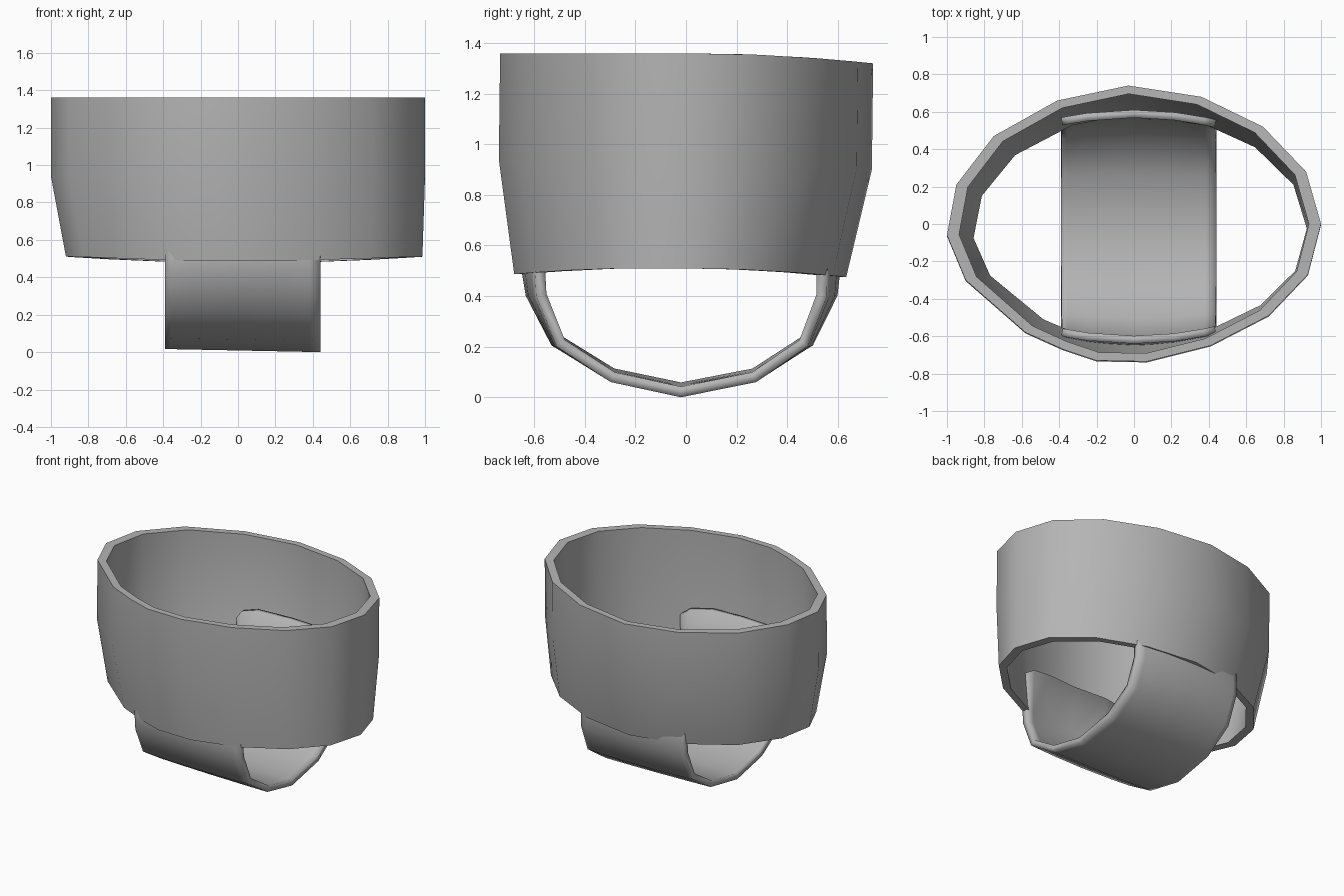
import bpy
import bmesh

cube = bpy.data.objects.get("Cube")
if cube:
    bpy.data.objects.remove(cube, do_unlink=True)

grey = bpy.data.materials.new("plain_grey")
grey.use_nodes = True
colour = (0.46, 0.46, 0.46, 1)
grey.diffuse_color = colour
grey.node_tree.nodes["Principled BSDF"].inputs["Base Color"].default_value = colour


def loft(name, rows, close_rows, close_row):
    """Skin a grid of point rows, optionally closing either direction."""
    bm = bmesh.new()
    grid = [[bm.verts.new(p) for p in row] for row in rows]
    n, m = len(grid), len(grid[0])
    for i in range(n if close_rows else n - 1):
        for j in range(m if close_row else m - 1):
            k, l = (i + 1) % n, (j + 1) % m
            bm.faces.new((grid[i][j], grid[i][l], grid[k][l], grid[k][j]))
    mesh = bpy.data.meshes.new(name)
    bm.to_mesh(mesh)
    bm.free()
    mesh.materials.append(grey)
    obj = bpy.data.objects.new(name, mesh)
    bpy.context.collection.objects.link(obj)
    return obj


def smooth(obj):
    bpy.ops.object.select_all(action="DESELECT")
    obj.select_set(True)
    bpy.context.view_layer.objects.active = obj
    bpy.ops.object.shade_smooth_by_angle(angle=0.75)


# Waist band: an uneven oval outline, tapering below the middle
outline = [(-1, -.06), (-.90, -.30), (-.58, -.58), (-.38, -.67), (-.20, -.73),
           (.07, -.735), (.41, -.65), (.72, -.49), (.93, -.27), (1, 0),
           (.92, .28), (.69, .52), (.36, .68), (-.03, .74), (-.41, .66),
           (-.75, .47), (-.95, .21)]


def dip(y):
    return 0.04 * (max(y, 0) / 0.74) ** 2


def ring(level, sx, sy):
    pts = []
    for x, y in outline:
        if level == "bottom":
            z = 0.51 - 0.035 * (y / 0.74) ** 2 + (0.015 if y < 0 else 0) * abs(y)
            pts.append((x * sx * .953 + .033, y * sy * .89 - .025, z))
        elif level == "middle":
            pts.append((x * sx, y * sy - .005, 0.94 - dip(y)))
        else:
            pts.append((x * sx, y * sy, 1.36 - dip(y)))
    return pts


levels = ["bottom", "middle", "top"]
rows = [ring(l, 1, 1) for l in levels] + [ring(l, .935, .94) for l in levels[::-1]]
waist_band = loft("waist_band", rows, True, True)
smooth(waist_band)

# Under strap: a U-shaped sheet whose ends bow outward inside the band
path = [(-.61, .84), (-.62, .50), (-.61, .40), (-.52, .20), (-.30, .06), (-.02, 0),
        (.28, .06), (.49, .20), (.575, .40), (.58, .50), (.58, .84)]
columns = [-.39, -.36, -.25, 0, .22, .38, .44]
drop = [.07, .03, 0, 0, 0, .03, .07]
rows = []
for x, d in zip(columns, drop):
    row = []
    for y, z in path:
        side = 1 if y > 0 else -1
        lift = min(z / 0.5, 1)
        bow = side * lift * (0.03 - 0.27 * x * x)
        lean = 0.02 * (0.44 - x)
        row.append((x, y + bow, z + lean * (1 - lift) - (d if z > 0.8 else 0)))
    rows.append(row)
under_strap = loft("under_strap", rows, False, False)
bm = bmesh.new()
bm.from_mesh(under_strap.data)
bm.normal_update()
# Face the sheet outward so its thickness grows inward
low = min(bm.faces, key=lambda f: f.calc_center_median().z)
if low.normal.z > 0:
    bmesh.ops.reverse_faces(bm, faces=bm.faces[:])
bm.to_mesh(under_strap.data)
bm.free()
smooth(under_strap)
shell = under_strap.modifiers.new("thickness", "SOLIDIFY")
shell.thickness = 0.042
shell.offset = -1
